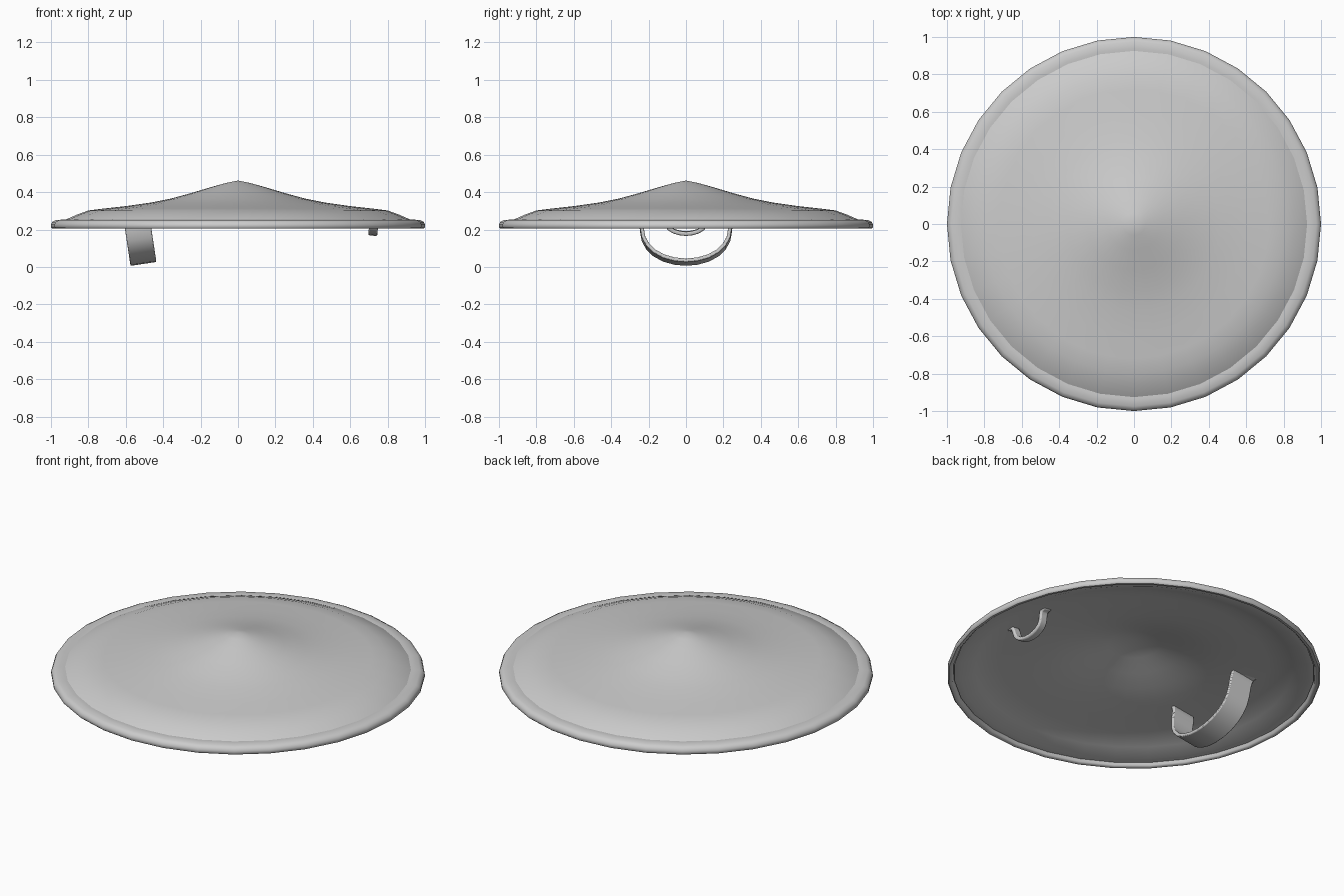
import bpy, bmesh, math

if "Cube" in bpy.data.objects:
    bpy.data.objects.remove(bpy.data.objects["Cube"])


def finish(bm, name, angle):
    bmesh.ops.recalc_face_normals(bm, faces=bm.faces)
    mesh = bpy.data.meshes.new(name)
    bm.to_mesh(mesh)
    bm.free()
    ob = bpy.data.objects.new(name, mesh)
    bpy.context.collection.objects.link(ob)
    bpy.ops.object.select_all(action='DESELECT')
    ob.select_set(True)
    bpy.context.view_layer.objects.active = ob
    bpy.ops.object.shade_smooth_by_angle(angle=math.radians(angle))
    return ob


def lathe(name, profile, sides=32):
    bm = bmesh.new()
    verts = [bm.verts.new((r, 0, z)) for r, z in profile]
    edges = [bm.edges.new(p) for p in zip(verts, verts[1:])]
    bmesh.ops.spin(bm, geom=verts + edges, axis=(0, 0, 1), cent=(0, 0, 0),
                   angle=math.tau, steps=sides, use_merge=False)
    bmesh.ops.remove_doubles(bm, verts=bm.verts, dist=1e-4)
    return finish(bm, name, 45)


def strap(name, half, width, thick, bevel, loc, tilt):
    # Mirror the half path across y, then sweep it along x with thickness
    path = [(-y, z) for y, z in reversed(half[1:])] + half
    pts = []
    for side in (1, -1):
        row = []
        for i, (y, z) in enumerate(path):
            a, b = path[max(i - 1, 0)], path[min(i + 1, len(path) - 1)]
            dy, dz = b[0] - a[0], b[1] - a[1]
            n = math.hypot(dy, dz)
            row.append((y - side * dz / n * thick / 2, z + side * dy / n * thick / 2))
        pts.append(row)
    bm = bmesh.new()
    rings = []
    for i in range(len(path)):
        (y0, z0), (y1, z1) = pts[0][i], pts[1][i]
        w = width / 2
        rings.append([bm.verts.new(c) for c in
                      ((-w, y0, z0), (w, y0, z0), (w, y1, z1), (-w, y1, z1))])
    for r, s in zip(rings, rings[1:]):
        for k in range(4):
            bm.faces.new((r[k], r[(k + 1) % 4], s[(k + 1) % 4], s[k]))
    bm.faces.new(rings[0])
    bm.faces.new(rings[-1])
    ob = finish(bm, name, 40)
    ob.location = loc
    ob.rotation_euler.y = tilt
    mod = ob.modifiers.new("soft_edges", 'BEVEL')
    mod.width, mod.segments, mod.angle_limit = bevel, 2, math.radians(50)
    return ob


# Shield dish: domed outside, hollow inside
lathe("shield_body", [
    (0, 0.462), (0.06, 0.45), (0.14, 0.428), (0.25, 0.395), (0.36, 0.365),
    (0.46, 0.345), (0.60, 0.325), (0.72, 0.312), (0.80, 0.302), (0.86, 0.28), (0.94, 0.245),
    (0.965, 0.225), (0.93, 0.225), (0.85, 0.255), (0.79, 0.274), (0.72, 0.284),
    (0.60, 0.297), (0.46, 0.316), (0.36, 0.336), (0.25, 0.366),
    (0.14, 0.398), (0, 0.432)])

# Rounded rim band
lathe("shield_rim", [
    (0.915, 0.25), (0.94, 0.253), (0.975, 0.25), (0.993, 0.241), (1.0, 0.226),
    (1.0, 0.212), (0.993, 0.205), (0.98, 0.205), (0.972, 0.212),
    (0.968, 0.235), (0.915, 0.24), (0.915, 0.25)])

# Wide arm strap and small hand grip, both with flared feet
strap("arm_strap",
      [(0, 0), (0.06, 0.005), (0.12, 0.022), (0.17, 0.05), (0.205, 0.085),
       (0.227, 0.125), (0.237, 0.18), (0.239, 0.24), (0.245, 0.265),
       (0.258, 0.281), (0.295, 0.286)],
      0.14, 0.02, 0.005, (-0.507, 0, 0.026), -0.15)
strap("hand_grip",
      [(0, 0), (0.035, 0.004), (0.065, 0.013), (0.09, 0.029), (0.105, 0.05),
       (0.111, 0.075), (0.118, 0.095), (0.13, 0.105), (0.155, 0.108)],
      0.048, 0.022, 0.007, (0.721, 0, 0.178), 0.1)
